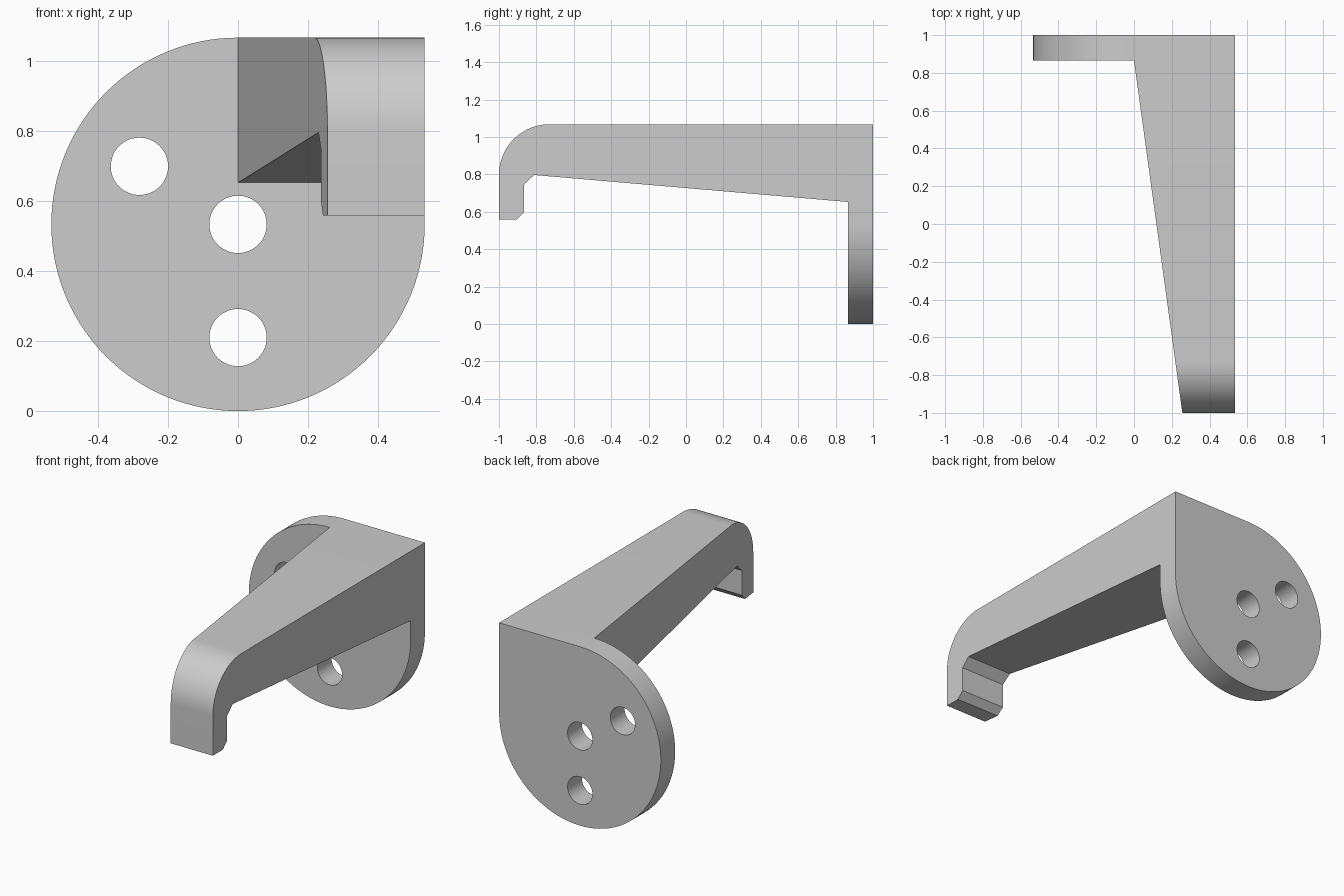
import bpy, bmesh
from math import cos, sin, pi, radians

if "Cube" in bpy.data.objects:
    bpy.data.objects.remove(bpy.data.objects["Cube"])

R = 0.534            # plate radius and half width
TOP = 2 * R
PLATE_FRONT = 0.865
ARM_TIP_X = 0.256

grey = bpy.data.materials.new("light_grey")
grey.use_nodes = True
colour = (0.604, 0.604, 0.604, 1)
grey.diffuse_color = colour
grey.node_tree.nodes["Principled BSDF"].inputs["Base Color"].default_value = colour


def arc(cx, cy, r, start, end, steps):
    angles = [radians(start + (end - start) * i / steps) for i in range(steps + 1)]
    return [(cx + r * cos(a), cy + r * sin(a)) for a in angles]


def finish(obj):
    obj.data.materials.clear()
    obj.data.materials.append(grey)
    bpy.ops.object.select_all(action='DESELECT')
    obj.select_set(True)
    bpy.context.view_layer.objects.active = obj
    bpy.ops.object.shade_smooth_by_angle(angle=radians(25))


# Round mounting plate with one square corner and three screw holes
curve = bpy.data.curves.new("mounting_plate", 'CURVE')
curve.dimensions = '2D'
curve.fill_mode = 'BOTH'
curve.extrude = (1 - PLATE_FRONT) / 2
outline = arc(0, R, R, 90, 360, 96) + [(R, TOP)]
holes = [arc(x, z, 0.082, 0, 360, 48)[:-1]
         for x, z in ((0, R), (0, 0.21), (-0.282, 0.70))]
for loop in [outline] + holes:
    spline = curve.splines.new('POLY')
    spline.points.add(len(loop) - 1)
    for point, (x, z) in zip(spline.points, loop):
        point.co = (x, z, 0, 1)
    spline.use_cyclic_u = True
plate = bpy.data.objects.new("mounting_plate", curve)
bpy.context.collection.objects.link(plate)
plate.rotation_euler.x = pi / 2
plate.location.y = (1 + PLATE_FRONT) / 2
bpy.ops.object.select_all(action='DESELECT')
plate.select_set(True)
bpy.context.view_layer.objects.active = plate
bpy.ops.object.convert(target='MESH')
plate = bpy.context.object
bm = bmesh.new()
bm.from_mesh(plate.data)
bmesh.ops.remove_doubles(bm, verts=bm.verts, dist=0.0001)
bmesh.ops.recalc_face_normals(bm, faces=bm.faces)
bm.to_mesh(plate.data)
bm.free()
finish(plate)

# Tapered arm with a rounded nose and a hooked lip, profile in (y, z)
profile = [(-1, 0.56), (-0.905, 0.56), (-0.865, 0.60), (-0.865, 0.747),
           (-0.812, 0.797), (PLATE_FRONT, 0.653), (PLATE_FRONT, TOP)]
profile += arc(-0.73, TOP - 0.27, 0.27, 90, 180, 24)


def inner_x(y):
    return ARM_TIP_X * (PLATE_FRONT - y) / (PLATE_FRONT + 1)


bm = bmesh.new()
inner = [bm.verts.new((inner_x(y), y, z)) for y, z in profile]
outer = [bm.verts.new((R, y, z)) for y, z in profile]
bm.faces.new(inner)
bm.faces.new(outer[::-1])
for i in range(len(profile)):
    j = (i + 1) % len(profile)
    bm.faces.new((inner[i], outer[i], outer[j], inner[j]))
bmesh.ops.recalc_face_normals(bm, faces=bm.faces)
mesh = bpy.data.meshes.new("hooked_arm")
bm.to_mesh(mesh)
bm.free()
arm = bpy.data.objects.new("hooked_arm", mesh)
bpy.context.collection.objects.link(arm)
finish(arm)
